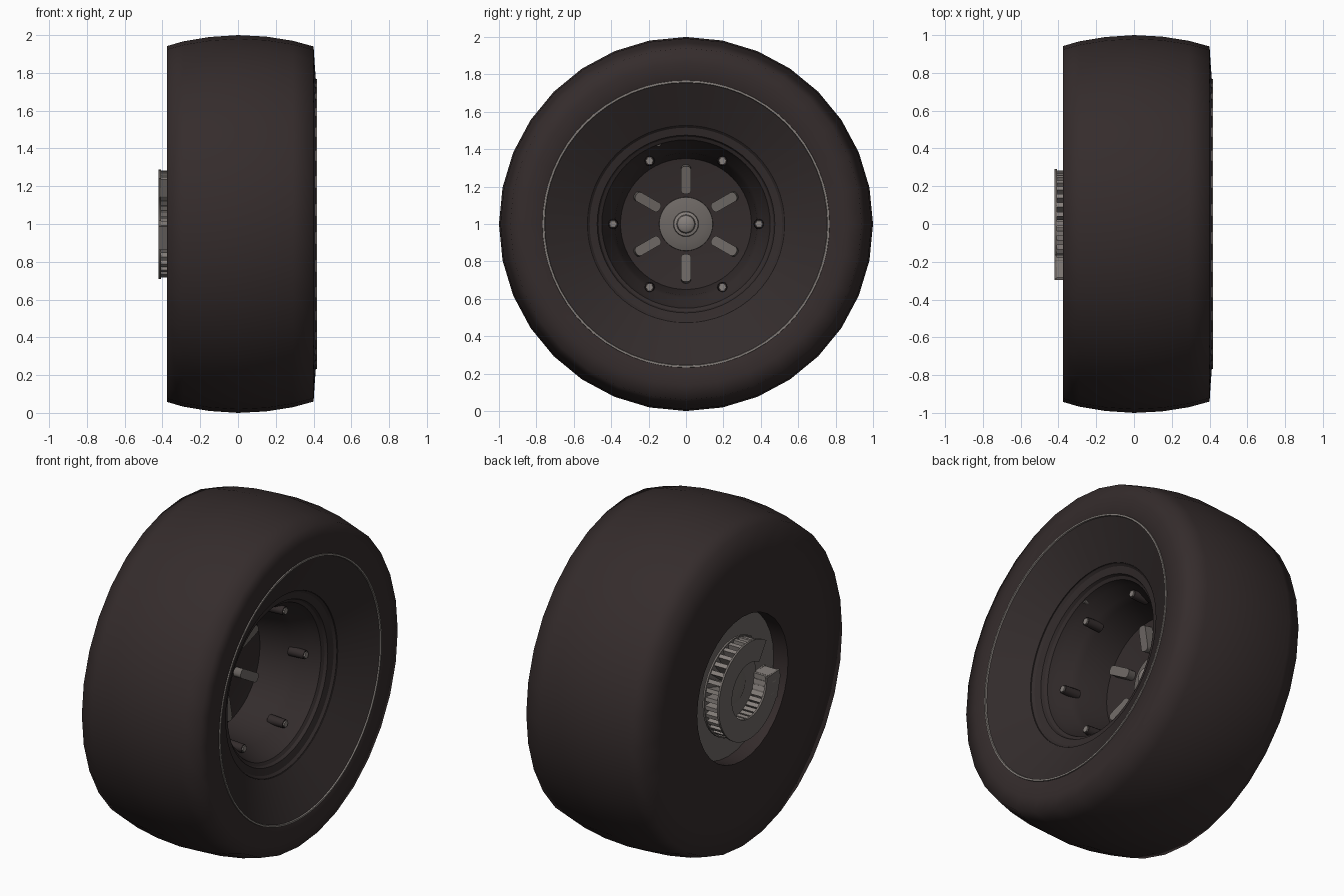
import bpy, bmesh, math
from mathutils import Matrix, Vector

if "Cube" in bpy.data.objects:
    bpy.data.objects.remove(bpy.data.objects["Cube"])

CENTRE = Vector((0, 0, 1))


def material(name, rgb):
    m = bpy.data.materials.new(name)
    m.diffuse_color = (*rgb, 1)
    m.use_nodes = True
    m.node_tree.nodes["Principled BSDF"].inputs["Base Color"].default_value = m.diffuse_color
    return m


RUBBER = material("dark rubber", (0.035, 0.025, 0.025))
RIM = material("dark rim", (0.033, 0.025, 0.025))
METAL = material("grey metal", (0.155, 0.138, 0.128))
LIGHT = material("light metal", (0.24, 0.215, 0.20))


def finish(bm, name, mat, angle=35):
    """Turn a bmesh into an object, smooth except at edges above the angle."""
    bmesh.ops.remove_doubles(bm, verts=bm.verts, dist=1e-5)
    bmesh.ops.recalc_face_normals(bm, faces=bm.faces)
    for f in bm.faces:
        f.smooth = True
    for e in bm.edges:
        e.smooth = e.calc_face_angle(0) < math.radians(angle)
    me = bpy.data.meshes.new(name)
    bm.to_mesh(me)
    bm.free()
    me.materials.append(mat)
    ob = bpy.data.objects.new(name, me)
    bpy.context.collection.objects.link(ob)
    return ob


def lathe(name, profile, mat, n=48, angle=35, start=0, end=360):
    """Spin a closed (x, radius) profile about the wheel axle."""
    bm = bmesh.new()
    full = end - start >= 360
    rings = []
    for i in range(n if full else n + 1):
        a = math.radians(start + (end - start) * i / n)
        rings.append([bm.verts.new((x, r * math.cos(a), 1 + r * math.sin(a))) for x, r in profile])
    k = len(profile)
    for i in range(n):
        p, q = rings[i], rings[(i + 1) % len(rings)]
        for j in range(k):
            bm.faces.new((p[j], p[(j + 1) % k], q[(j + 1) % k], q[j]))
    if not full:
        bm.faces.new(rings[0])
        bm.faces.new(rings[-1])
    bmesh.ops.dissolve_degenerate(bm, dist=1e-5, edges=bm.edges)
    return finish(bm, name, mat, angle)


def place(deg, x, r):
    """Matrix at a polar spot: local x = axle, local y = outward."""
    return Matrix.Translation(CENTRE) @ Matrix.Rotation(math.radians(deg), 4, 'X') @ Matrix.Translation((x, r, 0))


def boxes(name, spots, size, mat, bevel=0, tilt=0):
    bm = bmesh.new()
    for deg, x, r in spots:
        part = bmesh.new()
        bmesh.ops.create_cube(part, size=1, matrix=Matrix.Diagonal((*size, 1)))
        if bevel:   # round the outline seen along the axle
            es = [e for e in part.edges if abs((e.verts[0].co - e.verts[1].co).normalized().x) > 0.9]
            bmesh.ops.bevel(part, geom=es, offset=bevel, segments=3, profile=0.5, affect='EDGES')
        part.transform(place(deg, x, r) @ Matrix.Rotation(math.radians(tilt), 4, 'Z'))
        tmp = bpy.data.meshes.new("tmp")
        part.to_mesh(tmp)
        part.free()
        bm.from_mesh(tmp)
        bpy.data.meshes.remove(tmp)
    return finish(bm, name, mat)


def rods(name, spots, radius, length, mat, sides=12):
    bm = bmesh.new()
    for deg, x, r in spots:
        bmesh.ops.create_cone(bm, cap_ends=True, segments=sides, radius1=radius, radius2=radius * 0.85,
                              depth=length, matrix=place(deg, x, r) @ Matrix.Rotation(math.pi / 2, 4, 'Y'))
    return finish(bm, name, mat)


# Tyre: crowned tread, flat inner wall, outer wall up to the bead
lathe("tyre", [(-.375, .43), (-.375, .72), (-.375, .942), (-.29, .967), (-.15, .99), (0, 1.0),
               (.15, .992), (.29, .97), (.40, .94), (.405, .86), (.412, .765), (.39, .74),
               (.20, .56), (-.27, .43)], RUBBER, n=32, angle=86)

# Thin bright bead line
lathe("bead_ring", [(.40, .770), (.418, .767), (.418, .757), (.40, .752)], LIGHT, n=64)

# Outer dished cover
lathe("wheel_cover", [(.412, .758), (.29, .53), (.27, .53), (.38, .758)], RIM, n=64)

# Rim: stepped lip, conical barrel and recessed sloping floor
lathe("rim", [(.285, .535), (.285, .528), (.272, .515), (.262, .475), (.245, .467), (.235, .45), (.19, .435),
              (.12, .395), (.08, .38), (-.10, .35), (-.135, .14), (-.135, 0), (-.17, 0), (-.15, .38),
              (.05, .45), (.22, .54)], RIM, n=64, angle=20)

# Six bolts around the barrel, six bars on the floor, one valve
rods("rim_bolts", [(60 * i, .125, .39) for i in range(6)], .029, .10, RIM)
rods("rim_bolt_tips", [(60 * i, .172, .39) for i in range(6)], .023, .02, LIGHT, 6)
boxes("floor_bars", [(30 + 60 * i, -.10, .24) for i in range(6)], (.07, .15, .054), METAL, .02, -9)
rods("valve", [(109, .20, .455)], .018, .06, METAL)

# Hub washer and stepped nut
lathe("hub_washer", [(-.15, 0), (-.15, .145), (-.12, .143), (-.105, .10), (-.105, 0)], METAL)
lathe("hub_nut", [(-.12, 0), (-.12, .07), (-.085, .065), (-.08, .05), (-.065, .045), (-.055, .03), (-.055, 0)],
      LIGHT, n=24)

# Inner side: backing plate and axle stub
lathe("backing_plate", [(-.28, 0), (-.28, .435), (-.255, .435), (-.255, 0)], METAL)
lathe("axle_stub", [(-.33, 0), (-.33, .09), (-.32, .11), (-.27, .11), (-.27, 0)], METAL, n=32)

# Vented brake disc, open over a sector beside the caliper
A0, A1 = 176, 484
for name, x0, x1 in (("brake_disc_outer", -.42, -.408), ("brake_disc_inner", -.325, -.313)):
    lathe(name, [(x0, .165), (x0, .29), (x1, .29), (x1, .165)], METAL, n=40, start=A0, end=A1)
N = 30
boxes("brake_vents", [(A0 + 3 + (A1 - A0 - 6) * i / (N - 1), -.366, .23) for i in range(N)],
      (.09, .105, .024), LIGHT)
lathe("brake_carrier", [(-.325, .10), (-.325, .20), (-.27, .20), (-.27, .10)], METAL, n=40)

# Caliper block at the edge of the open sector
boxes("caliper", [(195, -.365, .235)], (.11, .11, .13), METAL)
rods("caliper_pins", [(187, -.415, .235), (203, -.415, .235)], .014, .01, LIGHT)
